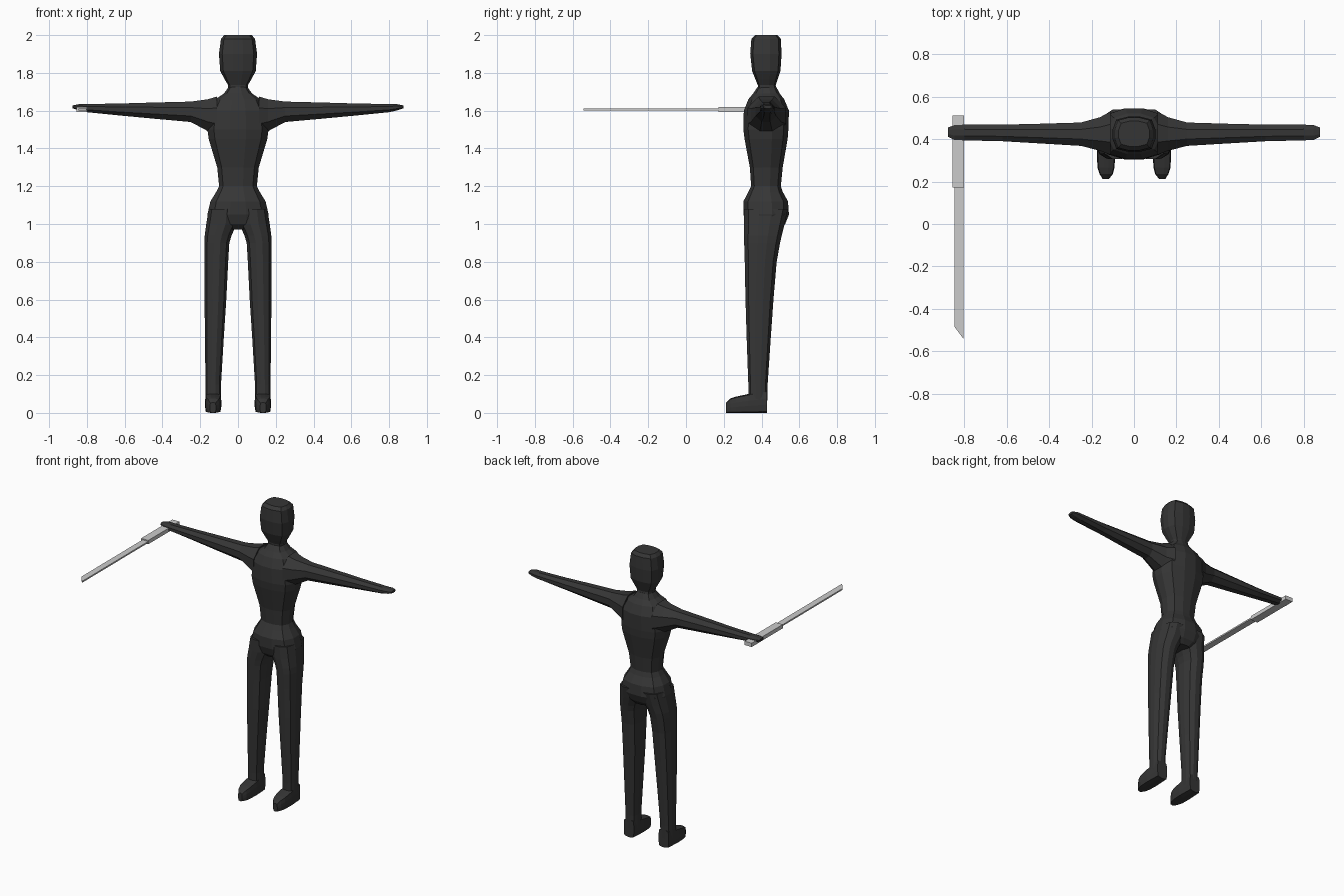
import bpy, bmesh, math

if "Cube" in bpy.data.objects:
    bpy.data.objects.remove(bpy.data.objects["Cube"])

def material(name, v):
    m = bpy.data.materials.new(name)
    m.diffuse_color = (v, v, v, 1)
    m.use_nodes = True
    m.node_tree.nodes["Principled BSDF"].inputs["Base Color"].default_value = m.diffuse_color
    return m

dark = material("charcoal", 0.036)
light = material("pale grey", 0.6)

def finish(bm, name, mat, mirror=False):
    bmesh.ops.recalc_face_normals(bm, faces=bm.faces)
    me = bpy.data.meshes.new(name)
    bm.to_mesh(me)
    bm.free()
    me.materials.append(mat)
    ob = bpy.data.objects.new(name, me)
    bpy.context.collection.objects.link(ob)
    if mirror:
        ob.modifiers.new("Mirror", 'MIRROR')
    return ob

def loft(name, axis, rings, mat=dark, power=2.8, n=12, mirror=False):
    """Skin rounded-box rings (t, u0, u1, v0, v1) along an axis."""
    bm = bmesh.new()
    loops = []
    for t, u0, u1, v0, v1 in rings:
        loop = []
        for i in range(n):
            a = 2 * math.pi * (i + 0.5) / n
            c, s = math.cos(a), math.sin(a)
            k = max(abs(c), abs(s))
            r = (abs(c) ** power + abs(s) ** power) ** (-1 / power)
            # scale so the ring fills its box exactly
            top = math.cos(math.pi / n)
            q = (top ** power + math.sin(math.pi / n) ** power) ** (-1 / power) * top
            u = (u0 + u1) / 2 + (u1 - u0) / 2 * r * c / q
            v = (v0 + v1) / 2 + (v1 - v0) / 2 * r * s / q
            co = {'x': (t, u, v), 'y': (u, t, v), 'z': (u, v, t)}[axis]
            loop.append(bm.verts.new(co))
        loops.append(loop)
    for a, b in zip(loops, loops[1:]):
        for i in range(n):
            j = (i + 1) % n
            bm.faces.new((a[i], a[j], b[j], b[i]))
    bm.faces.new(loops[0])
    bm.faces.new(loops[-1])
    return finish(bm, name, mat, mirror)

def upright(name, rows, **kw):
    """Symmetric loft along z from rows (z, half width, front y, back y)."""
    return loft(name, 'z', [(z, -w, w, a, b) for z, w, a, b in rows], **kw)

# head and neck
upright("head", [(2.0, .073, .365, .485), (1.98, .09, .346, .502), (1.90, .101, .34, .506),
                 (1.81, .094, .35, .50), (1.765, .07, .368, .485), (1.735, .052, .38, .475),
                 (1.70, .052, .38, .48)], power=3.6)

# torso and pelvis
upright("torso", [(1.725, .05, .378, .478), (1.69, .075, .355, .497), (1.66, .12, .33, .52),
                  (1.60, .15, .306, .545), (1.50, .162, .304, .542), (1.45, .155, .31, .538),
                  (1.30, .11, .338, .512), (1.20, .10, .345, .502), (1.17, .115, .33, .512),
                  (1.12, .146, .304, .54), (1.05, .162, .304, .545), (1.0, .15, .32, .525),
                  (.97, .07, .35, .50)])

# arms
loft("arms", 'x', [(.11, .325, .53, 1.47, 1.675), (.16, .345, .503, 1.492, 1.66),
                   (.25, .368, .478, 1.54, 1.648), (.45, .38, .472, 1.558, 1.643),
                   (.62, .39, .468, 1.574, 1.638), (.80, .394, .468, 1.592, 1.635),
                   (.845, .396, .466, 1.602, 1.634), (.875, .41, .455, 1.612, 1.628)],
     power=2.4, n=8, mirror=True)

# legs
loft("legs", 'z', [(1.08, .004, .155, .306, .54), (1.0, .006, .168, .306, .522),
                   (.94, .034, .176, .307, .507), (.90, .046, .178, .308, .498),
                   (.80, .052, .178, .311, .48), (.60, .062, .177, .315, .463),
                   (.40, .075, .175, .321, .449), (.15, .09, .172, .33, .432),
                   (.06, .09, .172, .33, .43)], power=2.6, mirror=True)

# feet
loft("feet", 'y', [(.43, .093, .17, 0, .12), (.33, .088, .175, 0, .10),
                   (.265, .092, .172, 0, .086), (.235, .10, .162, 0, .076),
                   (.213, .117, .148, 0, .055)], power=6, mirror=True)

# sword: flat outlines with thickness
def plate(name, outline, z0, z1):
    bm = bmesh.new()
    face = bm.faces.new([bm.verts.new((x, y, z0)) for x, y in outline])
    ext = bmesh.ops.extrude_face_region(bm, geom=[face])["geom"]
    bmesh.ops.translate(bm, vec=(0, 0, z1 - z0),
                        verts=[g for g in ext if isinstance(g, bmesh.types.BMVert)])
    return finish(bm, name, light)

plate("sword_handle", [(-.854, .51), (-.854, .173), (-.80, .173), (-.80, .51)], 1.594, 1.62)
plate("sword_blade", [(-.845, .18), (-.845, -.485), (-.802, -.542), (-.802, .18)], 1.602, 1.612)
